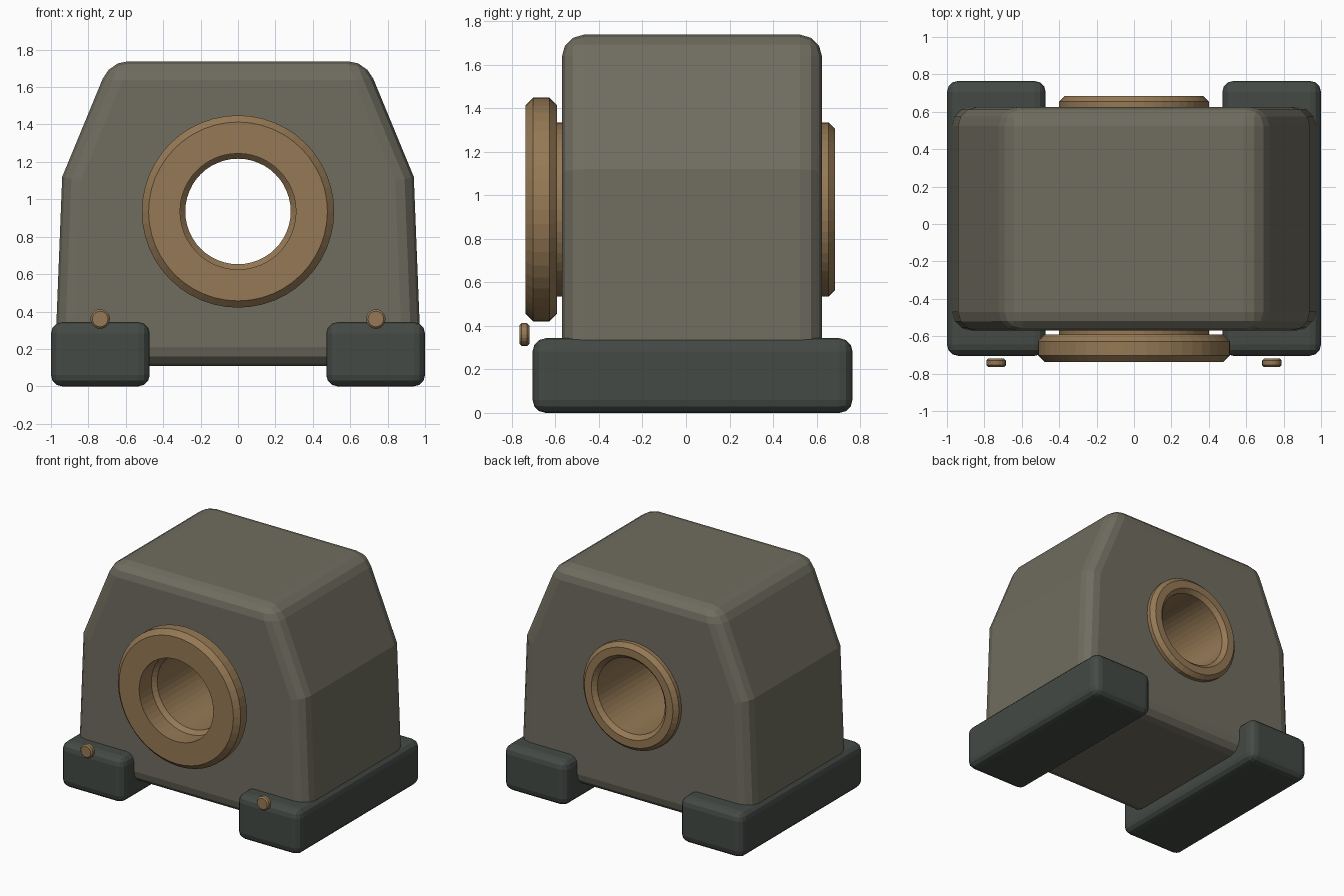
import bpy, bmesh, math

if "Cube" in bpy.data.objects:
    bpy.data.objects.remove(bpy.data.objects["Cube"])


def material(name, rgb):
    m = bpy.data.materials.new(name)
    m.diffuse_color = (*rgb, 1)
    m.use_nodes = True
    m.node_tree.nodes["Principled BSDF"].inputs["Base Color"].default_value = m.diffuse_color
    return m


OLIVE = material("olive_paint", (0.16, 0.152, 0.115))
DARK = material("dark_rubber", (0.058, 0.068, 0.06))
BRONZE = material("bronze", (0.30, 0.19, 0.09))


def finish(name, bm, mat):
    bmesh.ops.recalc_face_normals(bm, faces=bm.faces)
    me = bpy.data.meshes.new(name)
    bm.to_mesh(me)
    bm.free()
    ob = bpy.data.objects.new(name, me)
    bpy.context.collection.objects.link(ob)
    if mat:
        me.materials.append(mat)
    return ob


def prism(name, outline, y0, y1, mat, bevel, segments=3):
    """Extrude an x/z outline along y and round its sharp edges."""
    bm = bmesh.new()
    face = bm.faces.new([bm.verts.new((x, y0, z)) for x, z in outline])
    ext = bmesh.ops.extrude_face_region(bm, geom=[face])
    for v in ext["geom"]:
        if isinstance(v, bmesh.types.BMVert):
            v.co.y = y1
    ob = finish(name, bm, mat)
    mod = ob.modifiers.new("rounding", "BEVEL")
    mod.width, mod.segments = bevel, segments
    mod.limit_method, mod.angle_limit = "ANGLE", math.radians(30)
    return ob


def lathe(name, profile, centre, mat, sides=48, closed=True):
    """Revolve an (r, y) profile around the y axis; open ends are capped."""
    cx, cz = centre
    bm = bmesh.new()
    rings = []
    for r, y in profile:
        ring = []
        for i in range(sides):
            a = 2 * math.pi * i / sides
            ring.append(bm.verts.new((cx + r * math.cos(a), y, cz + r * math.sin(a))))
        rings.append(ring)
    for k in range(len(rings) if closed else len(rings) - 1):
        a, b = rings[k], rings[(k + 1) % len(rings)]
        for i in range(sides):
            j = (i + 1) % sides
            bm.faces.new((a[i], a[j], b[j], b[i]))
    if not closed:
        bm.faces.new(rings[0])
        bm.faces.new(rings[-1])
    return finish(name, bm, mat)


# Tapered housing with sloped shoulders
half = [(0.98, 0.11), (0.94, 1.12), (0.685, 1.738)]
outline = half + [(-x, z) for x, z in reversed(half)]
housing = prism("housing", outline, -0.57, 0.625, OLIVE, 0.1)

# Bore through the housing
AXIS = (0, 0.935)
cutter = lathe("bore_cutter", [(0.36, -1), (0.36, 1)], AXIS, None, closed=False)
cutter.hide_render = True
cutter.hide_viewport = True
cut = housing.modifiers.new("bore", "BOOLEAN")
cut.operation, cut.object, cut.solver = "DIFFERENCE", cutter, "EXACT"

# Bronze bushing: front flange, sleeve and stepped, chamfered bore
lathe("flanged_bushing", [
    (0.31, -0.738), (0.478, -0.738), (0.514, -0.702), (0.514, -0.628),
    (0.478, -0.592), (0.4, -0.592), (0.4, 0.655), (0.37, 0.685),
    (0.312, 0.685), (0.282, 0.655), (0.282, -0.562), (0.31, -0.592),
], AXIS, BRONZE)

for side, label in ((-1, "left"), (1, "right")):
    # Foot rail
    a, b = side * 0.472, side * 1.0
    prism(label + "_foot", [(a, 0), (b, 0), (b, 0.343), (a, 0.343)],
          -0.705, 0.765, DARK, 0.06)
    # Small bolt head in front of the foot
    lathe(label + "_bolt", [(0.042, -0.765), (0.052, -0.755), (0.052, -0.73), (0.042, -0.72)],
          (side * 0.737, 0.36), BRONZE, sides=20, closed=False)
